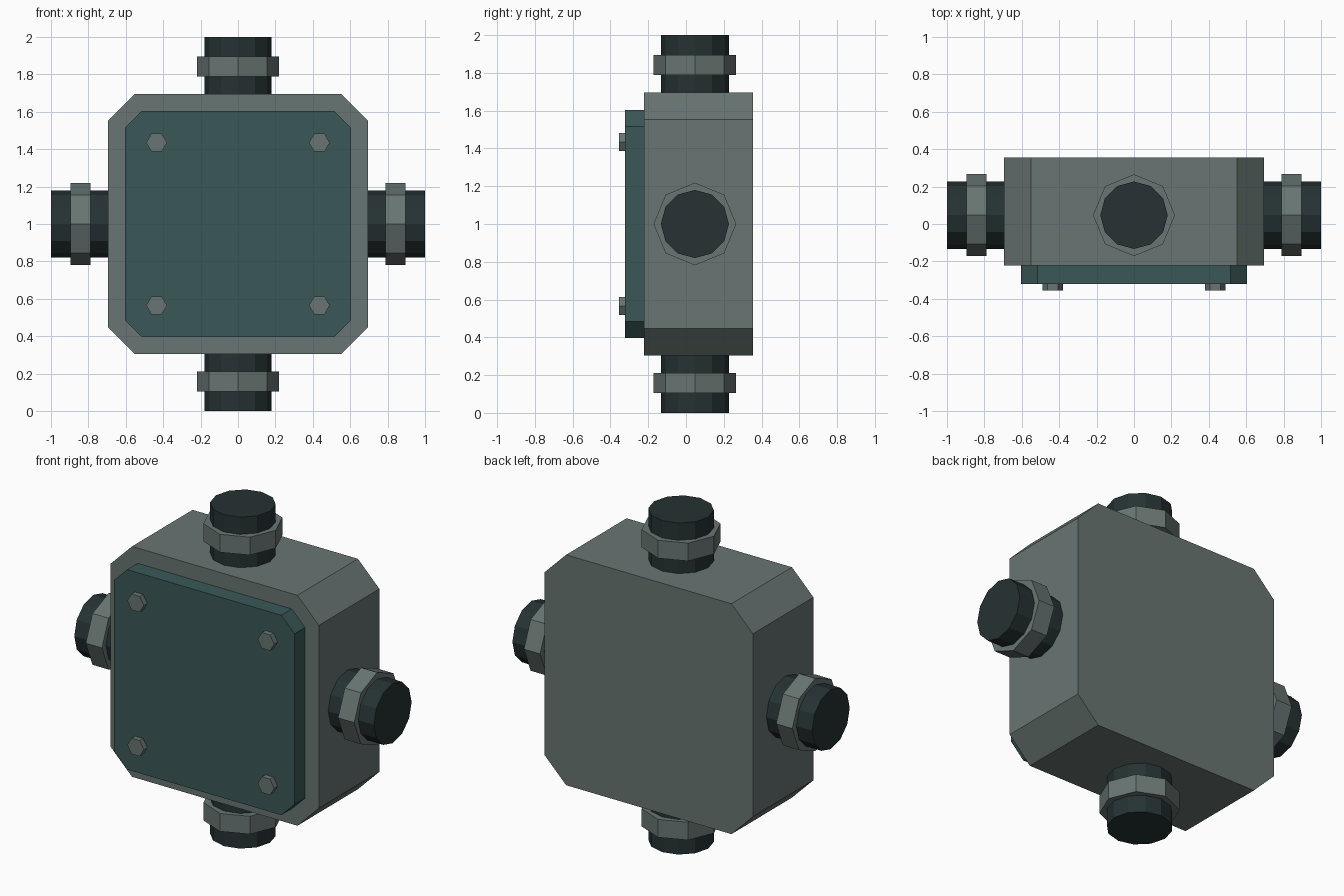
import bpy, bmesh, math
from mathutils import Matrix, Vector

if "Cube" in bpy.data.objects:
    bpy.data.objects.remove(bpy.data.objects["Cube"])

def material(name, rgb):
    m = bpy.data.materials.new(name)
    m.diffuse_color = (*rgb, 1)
    m.use_nodes = True
    m.node_tree.nodes["Principled BSDF"].inputs["Base Color"].default_value = m.diffuse_color
    return m

GREY = material("grey_metal", (0.138, 0.178, 0.168))
TEAL = material("dark_teal", (0.042, 0.098, 0.095))
DARK = material("dark_pipe", (0.019, 0.032, 0.033))
CENTRE = Vector((0, 0.047, 1.0))

def prism(name, ring, start, end, mat, matrix):
    """Extrude a 2D ring along local z from start to end, then place it."""
    bm = bmesh.new()
    face = bm.faces.new([bm.verts.new((u, v, start)) for u, v in ring])
    out = bmesh.ops.extrude_face_region(bm, geom=[face], use_keep_orig=True)
    verts = [g for g in out["geom"] if isinstance(g, bmesh.types.BMVert)]
    bmesh.ops.translate(bm, verts=verts, vec=(0, 0, end - start))
    bm.transform(matrix)
    bmesh.ops.recalc_face_normals(bm, faces=bm.faces)
    mesh = bpy.data.meshes.new(name)
    bm.to_mesh(mesh)
    bm.free()
    mesh.materials.append(mat)
    ob = bpy.data.objects.new(name, mesh)
    bpy.context.collection.objects.link(ob)
    return ob

def circle(sides, r):
    return [(r * math.cos(2 * math.pi * i / sides), r * math.sin(2 * math.pi * i / sides))
            for i in range(sides)]

def cut_square(h, f):
    """Square of half size h whose flat edges end at f."""
    return [(h, -f), (h, f), (f, h), (-f, h), (-h, f), (-h, -f), (-f, -h), (f, -h)]

# Local z points to the front (-y)
FRONT = Matrix.Translation((0, 0, 1)) @ Matrix.Rotation(math.pi / 2, 4, 'X')

# Housing and cover plate
prism("housing", cut_square(0.695, 0.552), -0.355, 0.222, GREY, FRONT)
prism("cover_plate", cut_square(0.603, 0.515), 0.222, 0.322, TEAL, FRONT)

# Hexagonal cover bolts
for sx in (-1, 1):
    for sz in (-1, 1):
        place = FRONT @ Matrix.Translation((sx * 0.435, sz * 0.435, 0))
        prism("cover_bolt", circle(6, 0.055), 0.315, 0.355, GREY, place)

# Pipe stubs with octagonal nuts on four sides
for i, side in enumerate(("top", "right", "bottom", "left")):
    place = Matrix.Translation(CENTRE) @ Matrix.Rotation(i * math.pi / 2, 4, 'Y')
    prism(side + "_pipe", circle(12, 0.18), 0.66, 1.0, DARK, place)
    prism(side + "_nut", circle(8, 0.219), 0.788, 0.896, GREY, place)
